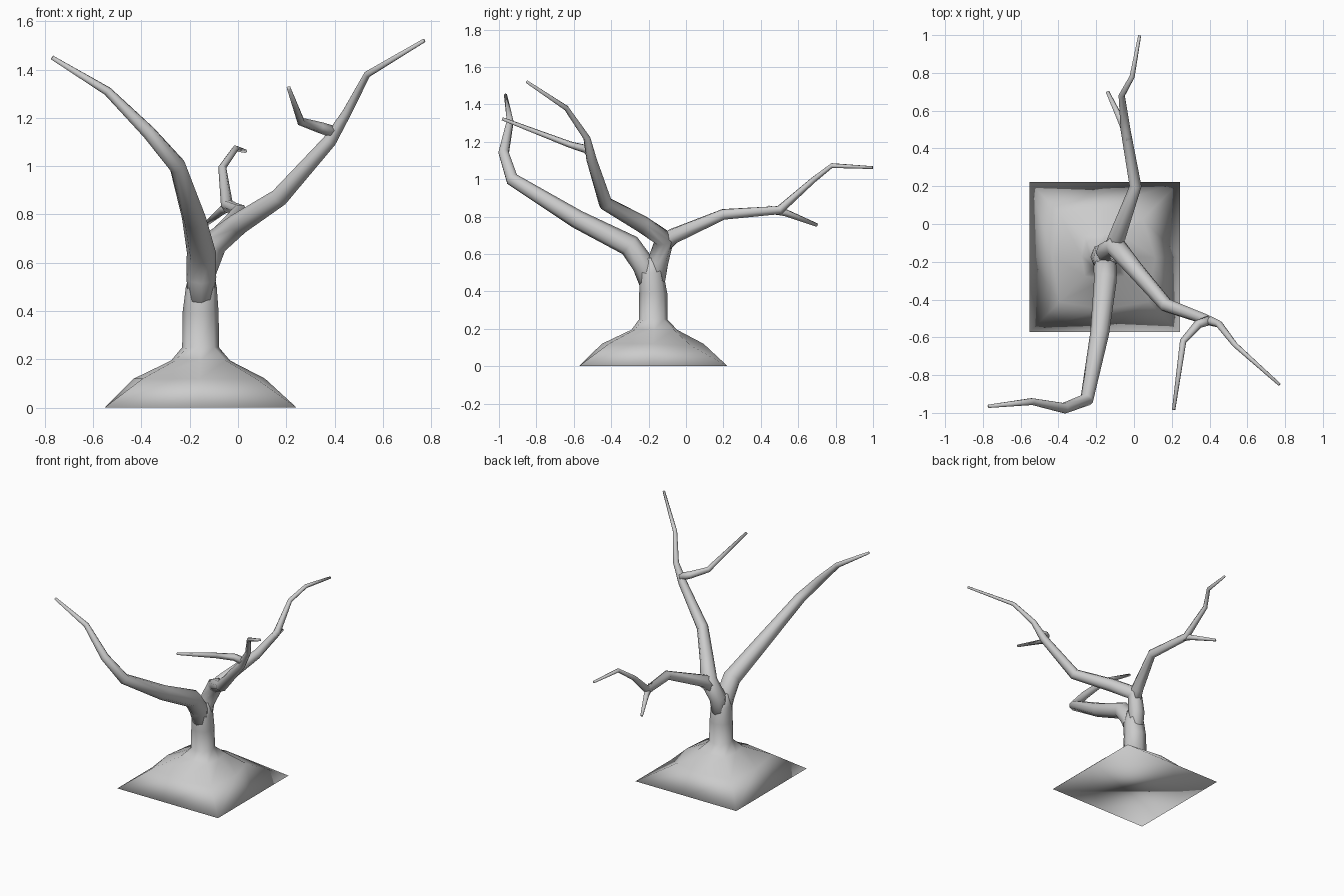
import bpy, bmesh, math
from mathutils import Vector

bark = bpy.data.materials.new("pale grey bark")
bark.diffuse_color = (0.6, 0.6, 0.6, 1)


def loft(name, rings):
    """Skin a list of equal-length rings, cap both ends and shade smooth."""
    bm = bmesh.new()
    vs = [[bm.verts.new(p) for p in r] for r in rings]
    n = len(vs[0])
    for a, b in zip(vs, vs[1:]):
        for i in range(n):
            j = (i + 1) % n
            bm.faces.new((a[i], a[j], b[j], b[i]))
    bm.faces.new(vs[0][::-1])
    bm.faces.new(vs[-1])
    bmesh.ops.recalc_face_normals(bm, faces=bm.faces)
    for f in bm.faces:
        f.smooth = True
    me = bpy.data.meshes.new(name)
    bm.to_mesh(me)
    bm.free()
    ob = bpy.data.objects.new(name, me)
    bpy.context.collection.objects.link(ob)
    me.materials.append(bark)
    return ob


def limb(name, pts, sides=6):
    """Tapered tube through (x, y, z, radius) points."""
    P = [Vector(p[:3]) for p in pts]
    rings, u = [], None
    for i, p in enumerate(P):
        a = (p - P[i - 1]).normalized() if i else Vector()
        b = (P[i + 1] - p).normalized() if i < len(P) - 1 else Vector()
        t = (a + b).normalized()
        if u is None:
            u = t.orthogonal()
        u = (u - t * u.dot(t)).normalized()
        v = t.cross(u)
        rings.append([p + pts[i][3] * (u * math.cos(k * math.tau / sides) + v * math.sin(k * math.tau / sides))
                      for k in range(sides)])
    return loft(name, rings)


# Square root mound flowing into the trunk: (x, y, z, side half width, corner half width)
profile = [(-0.155, -0.175, 0.00, 0.398, 0.398),
           (-0.160, -0.178, 0.12, 0.272, 0.235),
           (-0.155, -0.170, 0.195, 0.122, 0.105),
           (-0.155, -0.175, 0.25, 0.076, 0.056),
           (-0.155, -0.175, 0.39, 0.075, 0.054),
           (-0.152, -0.185, 0.50, 0.064, 0.050),
           (-0.150, -0.190, 0.58, 0.046, 0.036)]
dirs = [(1, 0), (1, 1), (0, 1), (-1, 1), (-1, 0), (-1, -1), (0, -1), (1, -1)]
rings = [[Vector((x + dx * (c if dx and dy else s), y + dy * (c if dx and dy else s), z))
          for dx, dy in dirs] for x, y, z, s, c in profile]
# Back right ridge runs lower than the others
rings[1][1] += Vector((-0.03, -0.03, -0.01))
loft("trunk_and_root_mound", rings)

# Front limb sweeping forward, then left
limb("front_branch", [(-0.155, -0.18, 0.38, 0.045), (-0.152, -0.225, 0.54, 0.062),
                      (-0.152, -0.30, 0.645, 0.06), (-0.182, -0.58, 0.785, 0.05),
                      (-0.25, -0.93, 1.0, 0.036), (-0.37, -0.975, 1.14, 0.029),
                      (-0.54, -0.94, 1.31, 0.019), (-0.77, -0.965, 1.45, 0.009)], 8)

# Right limb with its fork
limb("right_branch", [(-0.155, -0.17, 0.38, 0.045), (-0.147, -0.15, 0.56, 0.056),
                      (-0.10, -0.115, 0.68, 0.056), (0.0, -0.235, 0.76, 0.046),
                      (0.17, -0.43, 0.87, 0.038), (0.38, -0.505, 1.105, 0.028),
                      (0.45, -0.53, 1.22, 0.019), (0.535, -0.64, 1.38, 0.014),
                      (0.77, -0.85, 1.52, 0.008)], 8)
limb("right_twig", [(0.40, -0.51, 1.14, 0.026), (0.34, -0.53, 1.16, 0.024),
                    (0.26, -0.62, 1.185, 0.018), (0.21, -0.982, 1.323, 0.009)])

# Back limb with its fork
limb("back_branch", [(-0.13, -0.15, 0.61, 0.04), (-0.09, -0.07, 0.695, 0.046),
                     (0.008, 0.20, 0.812, 0.032), (-0.045, 0.50, 0.835, 0.026),
                     (-0.065, 0.68, 0.995, 0.017), (-0.01, 0.78, 1.073, 0.014),
                     (0.03, 0.998, 1.062, 0.008)])
limb("back_twig", [(-0.03, 0.44, 0.838, 0.022), (-0.06, 0.53, 0.822, 0.02),
                   (-0.14, 0.70, 0.755, 0.01)])
